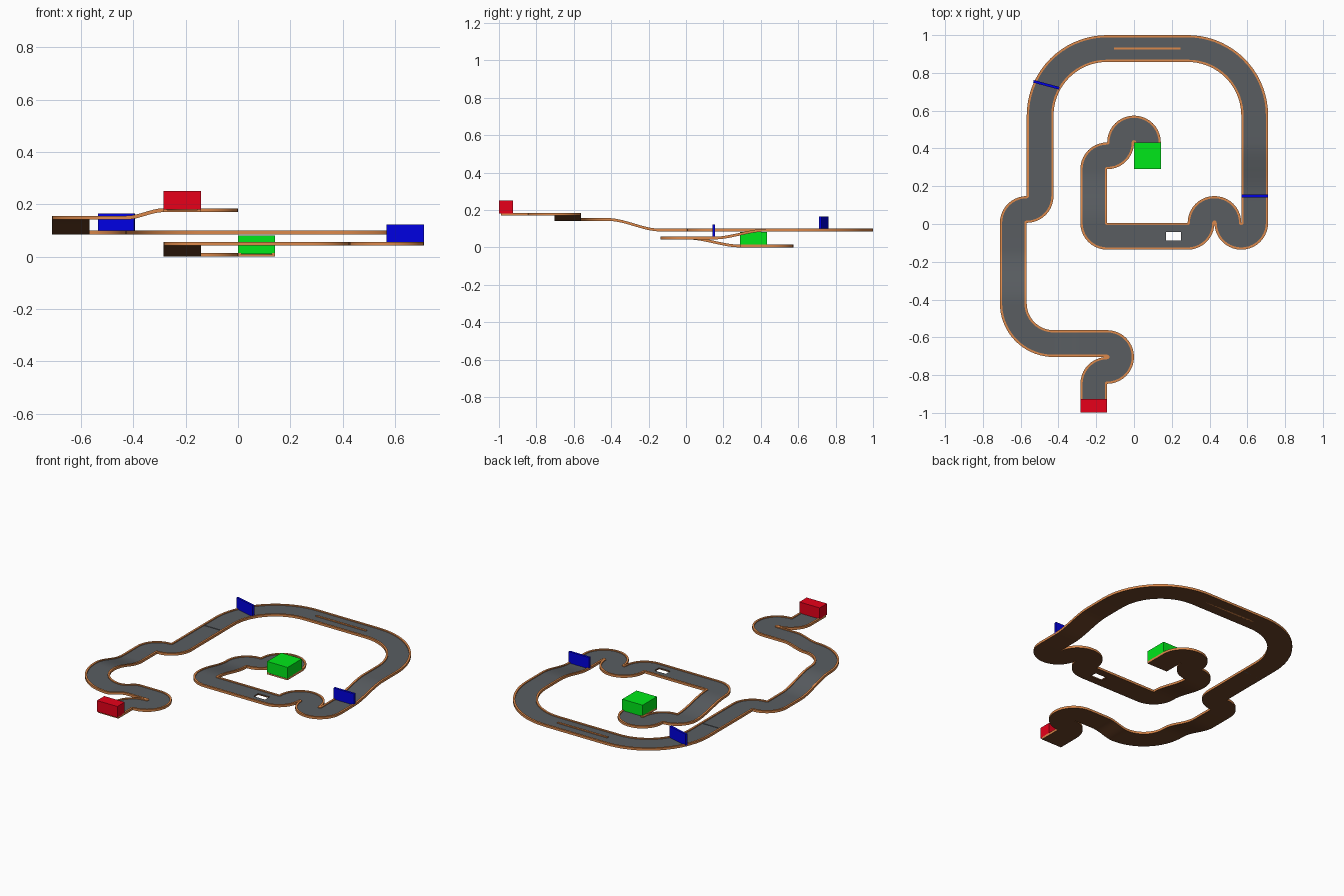
import bpy, bmesh
from math import cos, sin, pi, radians

if "Cube" in bpy.data.objects:
    bpy.data.objects.remove(bpy.data.objects["Cube"])

U = 0.142            # one track tile
Y0 = 0.006           # centring shift in y
T, R = 0.0145, 0.009   # kerb top and road surface height
W, K = U / 2, U / 2 - 0.012   # half width, inner kerb edge
HOLE = 0.16 * U


def mat(name, r, g, b):
    m = bpy.data.materials.new(name)
    m.diffuse_color = (r, g, b, 1)
    m.use_nodes = True
    m.node_tree.nodes["Principled BSDF"].inputs["Base Color"].default_value = m.diffuse_color
    return m


road = mat("road_grey", 0.10, 0.11, 0.12)
kerb = mat("kerb_orange", 0.72, 0.25, 0.07)
under = mat("underside_brown", 0.15, 0.055, 0.02)
green = mat("green", 0.0, 0.8, 0.01)
blue = mat("blue", 0.0, 0.0, 0.75)
red = mat("red", 0.8, 0.0, 0.01)

# Course: S = straight (length, rise in tenths), H = holed straight, L/R = turn (degrees, radius)
course = [
    ("S", 1, 0), ("L", 180, .5), ("R", 90, .5), ("L", 90, .5), ("S", 2, 3),
    ("L", 90, .5), ("S", 2.2, 0), ("H", .56, 0), ("S", .24, 0),
    ("L", 90, .5), ("R", 180, .5), ("L", 180, .5),
    ("S", 1, 0), ("S", 2, 3), ("S", 1, 0),
    ("L", 90, 2.5), ("S", 3, 0), ("L", 90, 2.5), ("S", 3, 0),
    ("R", 90, .5), ("L", 90, .5), ("S", 1, 0), ("S", 2, 4),
    ("L", 90, 1.5), ("S", 1, 2), ("S", 1, 0),
    ("R", 180, .5), ("L", 90, .5), ("S", 1, 0),
]

# Walk the course, collecting (x, y, z, heading, hole starts here)
x, y, z, h = .5, 2.0, 0.0, pi / 2
path = [[x, y, z, h, False]]
for kind, a, b in course:
    if kind in "SH":
        n = 14 if b else 1
        path[-1][4] = kind == "H"
        for i in range(1, n + 1):
            t = i / n
            path.append([x + a * t * cos(h), y + a * t * sin(h),
                         z + .1 * b * t * t * (3 - 2 * t), h, False])
    else:
        s = 1 if kind == "L" else -1
        cx, cy = x - s * b * sin(h), y + s * b * cos(h)
        n = int(a / 90 * (10 if b < 1 else 18))
        for i in range(1, n + 1):
            g = h + s * radians(a) * i / n
            path.append([cx + s * b * sin(g), cy - s * b * cos(g), z, g, False])
    x, y, z, h = path[-1][:4]

# Sweep the slab profile (offset to the left, height) along the path
profile = [(-W, T), (-K, T), (-K, R), (-HOLE, R), (HOLE, R), (K, R), (K, T), (W, T),
           (W, 0), (HOLE, 0), (-HOLE, 0), (-W, 0)]
slots = [1, 1, 0, 0, 0, 1, 1, 1, 2, 2, 2, 1]
bm = bmesh.new()
rings = []
for x, y, z, h, _ in path:
    rings.append([bm.verts.new((x * U - s * sin(h), y * U + Y0 + s * cos(h), z * U + dz))
                  for s, dz in profile])


def face(verts, slot):
    bm.faces.new(verts).material_index = slot


N = len(profile)
for i in range(len(rings) - 1):
    p, q = rings[i], rings[i + 1]
    hole = path[i][4]
    for j in range(N):
        if hole and j in (3, 9):
            continue
        k = (j + 1) % N
        face((p[j], p[k], q[k], q[j]), slots[j])
    if hole:   # walls of the drop hole
        face((p[3], p[4], p[9], p[10]), 2)
        face((q[4], q[3], q[10], q[9]), 2)
        face((p[3], p[10], q[10], q[3]), 2)
        face((p[4], q[4], q[9], p[9]), 2)
face(rings[0], 1)
face(rings[-1][::-1], 1)
bmesh.ops.remove_doubles(bm, verts=bm.verts, dist=1e-5)
bmesh.ops.recalc_face_normals(bm, faces=bm.faces)
me = bpy.data.meshes.new("track")
bm.to_mesh(me)
bm.free()
for m in (road, kerb, under):
    me.materials.append(m)
track = bpy.data.objects.new("track", me)
bpy.context.collection.objects.link(track)
bpy.context.view_layer.objects.active = track
track.select_set(True)
bpy.ops.object.shade_smooth_by_angle(angle=radians(30))


def box(name, size, loc, m, rot=0):
    bpy.ops.mesh.primitive_cube_add(size=1, location=loc, rotation=(0, 0, radians(rot)))
    o = bpy.context.object
    o.name = name
    o.scale = size
    o.data.materials.append(m)


# Start and finish blocks
box("start_block", (U, U, 0.071), (.5 * U, 2.5 * U + Y0, 0.0455), green)
box("finish_block", (U, 0.073, 0.07), (-1.5 * U, -0.962, 0.216), red)

# Checkpoint gates
box("checkpoint_gate_1", (U, 0.014, 0.071), (4.5 * U, U + Y0, 0.0875), blue)
box("checkpoint_gate_2", (U, 0.014, 0.071), (-0.464, 0.737, 0.130), blue, -15)

# Lane divider on the far straight and the low bump after the second gate
base = .6 * U
box("lane_divider", (0.35, 0.012, T), (0.07, 6.5 * U + Y0, base + T / 2), kerb)
box("speed_bump", (2 * K, 0.006, 0.012), (-3.5 * U, 0.46, base + 0.006), road)
